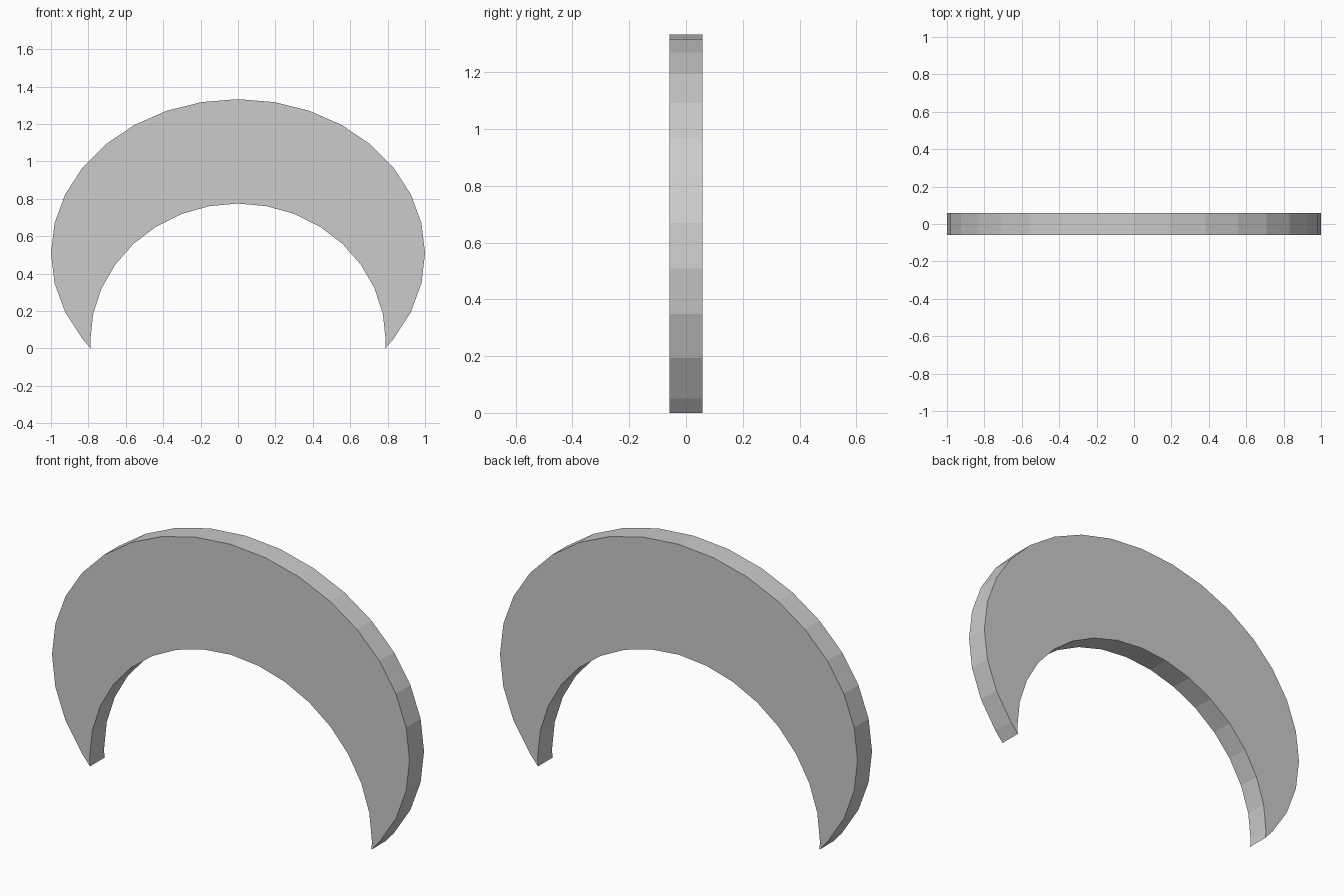
import bpy, bmesh
from math import sin, cos, pi

if "Cube" in bpy.data.objects:
    bpy.data.objects.remove(bpy.data.objects["Cube"])

HALF_T = 0.058
STEP = pi / 16  # 32-sided ellipses


def arc(a, b, cz, n):
    """Points of an ellipse from -n to +n steps either side of the top."""
    return [(a * sin(i * STEP), cz + b * cos(i * STEP)) for i in range(-n, n + 1)]


# Crescent outline: outer arc, right tip, inner arc reversed, left tip
outer = arc(1.0, 0.824, 0.509, 11)
inner = arc(0.79, 0.735, 0.04, 8)
tip = (0.787, 0.0)
outline = outer + [tip] + inner[::-1] + [(-tip[0], tip[1])]

# Extrude the outline through the thickness
bm = bmesh.new()
face = bm.faces.new([bm.verts.new((x, -HALF_T, z)) for x, z in outline])
ext = bmesh.ops.extrude_face_region(bm, geom=[face], use_keep_orig=True)
verts = [g for g in ext["geom"] if isinstance(g, bmesh.types.BMVert)]
bmesh.ops.translate(bm, verts=verts, vec=(0, 2 * HALF_T, 0))
bmesh.ops.recalc_face_normals(bm, faces=bm.faces)

mesh = bpy.data.meshes.new("crescent")
bm.to_mesh(mesh)
bm.free()
bpy.context.collection.objects.link(bpy.data.objects.new("crescent", mesh))
